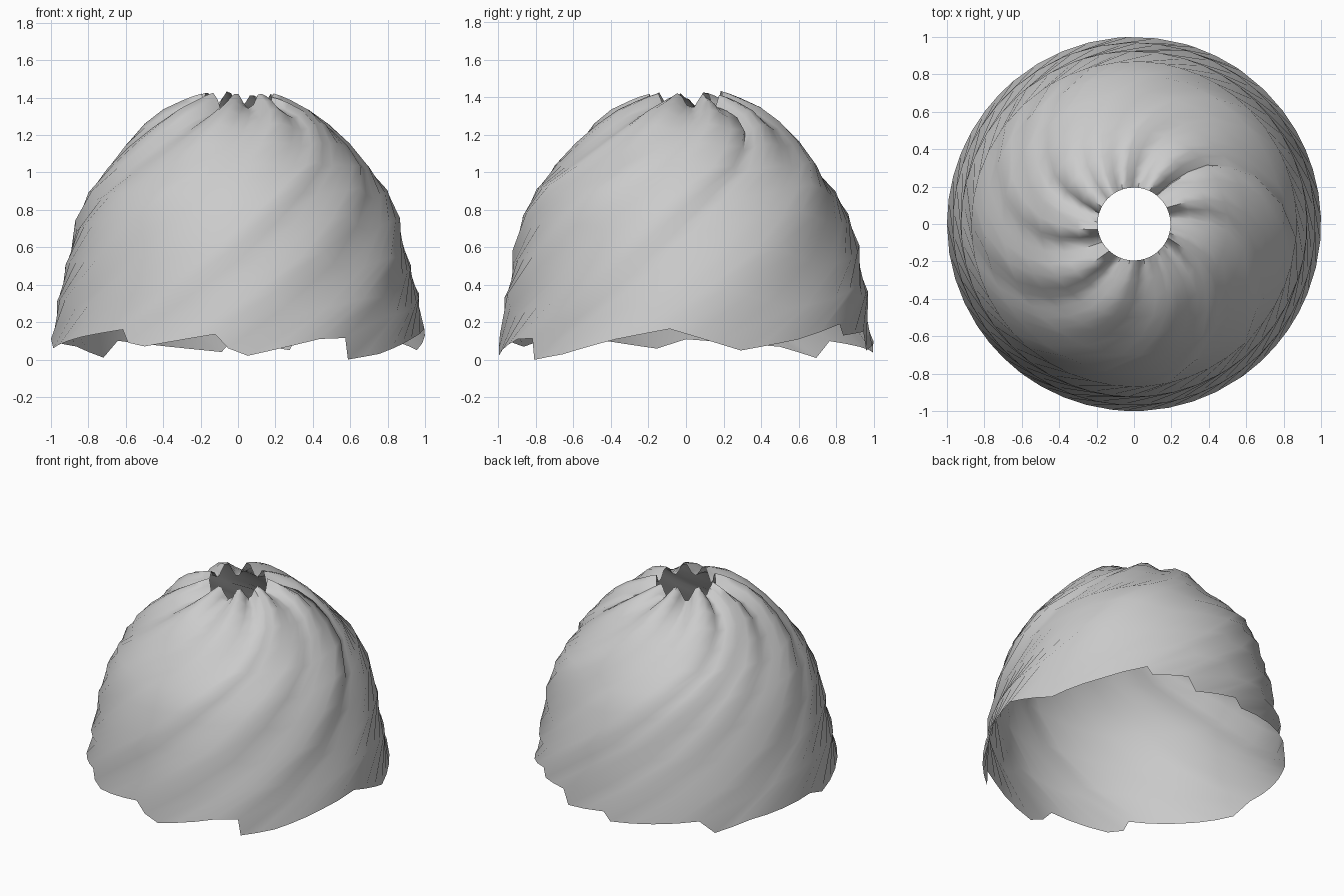
import bpy, bmesh, math

cube = bpy.data.objects.get("Cube")
if cube:
    bpy.data.objects.remove(cube, do_unlink=True)

# Neutral cloth colour
cloth = bpy.data.materials.new("light grey cloth")
cloth.use_nodes = True
colour = (0.6, 0.6, 0.6, 1)
cloth.diffuse_color = colour
cloth.node_tree.nodes["Principled BSDF"].inputs["Base Color"].default_value = colour

# Dome profile: radius, height, twist in degrees from the hem upwards
PROFILE = [(1, .08, 0), (.97, .3, 18), (.925, .52, 36), (.87, .73, 50),
           (.8, .89, 62), (.7, 1.03, 76), (.6, 1.145, 85), (.5, 1.24, 93),
           (.4, 1.31, 98), (.3, 1.35, 102), (.24, 1.37, 104), (.195, 1.38, 106)]
TOP_TWIST = PROFILE[-1][2]

# Pleats: angle in degrees and hem height, gentle rises ending in sharp drops
PLEATS = [(-147, .12), (-128, .16), (-126, .09), (-120, .07), (-97, .135),
          (-93, .06), (-87, .02), (-64, .11), (-55, .115), (-54, 0),
          (-41, .03), (-22, .11), (-5, .165), (17, .05), (37, .11),
          (55, .19), (57, .13), (71, .15), (74, .05), (92, .1), (95, .04),
          (130, .1), (136, .01), (150, .07), (180, .11), (189, .06), (213, .12)]

# Split every pleat into evenly spaced columns: angle, hem lift, gather lift
columns = []
for (a, za), (b, zb) in zip(PLEATS, PLEATS[1:]):
    steps = max(1, math.ceil((b - a) / 9))
    for k in range(steps):
        t = k / steps
        angle = a + (b - a) * t
        gather = .045 * math.cos(math.radians(9 * (angle + TOP_TWIST - 27)))
        columns.append((angle, za + (zb - za) * t - .08, gather))

# Twisted, pleated dome open at both ends
bm = bmesh.new()
rings = []
for radius, height, twist in PROFILE:
    # Hem pleats fade upwards into the gathers round the opening
    hem_amount = max(.2, 1 - (1 - radius) * 2.4)
    gather_amount = max(0, 1 - (radius - .195) * 1.6)
    ring = []
    for angle, hem, gather in columns:
        a = math.radians(angle + twist)
        ring.append(bm.verts.new((radius * math.cos(a), radius * math.sin(a),
                                  height + hem * hem_amount + gather * gather_amount)))
    rings.append(ring)

n = len(columns)
for low, high in zip(rings, rings[1:]):
    for i in range(n):
        j = (i + 1) % n
        bm.faces.new((low[i], low[j], high[j], high[i])).smooth = True

mesh = bpy.data.meshes.new("pleated_dome")
bm.to_mesh(mesh)
bm.free()
mesh.materials.append(cloth)
dome = bpy.data.objects.new("pleated_dome", mesh)
bpy.context.collection.objects.link(dome)

# Soft folds with the steep pleat edges kept crisp
bpy.context.view_layer.objects.active = dome
dome.select_set(True)
bpy.ops.object.shade_smooth_by_angle(angle=math.radians(60))
